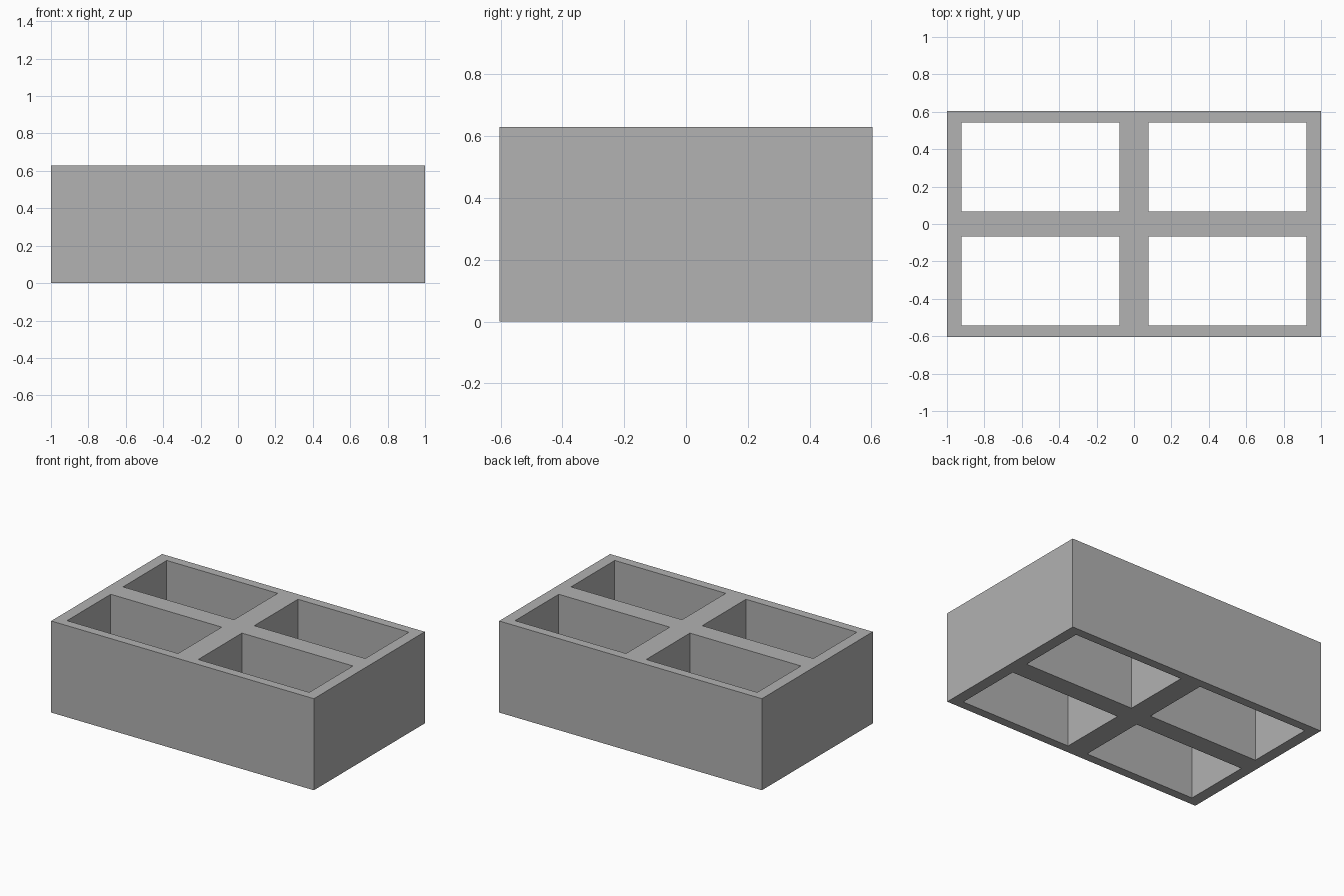
import bpy
import bmesh

cube = bpy.data.objects.get("Cube")
if cube:
    bpy.data.objects.remove(cube, do_unlink=True)

HEIGHT = 0.63


def mirrored(values):
    return [-v for v in reversed(values)] + values


# Wall lines in plan: rib edge, inner wall face, outer wall face
xs = mirrored([0.077, 0.922, 1.0])
ys = mirrored([0.067, 0.542, 0.603])
OPEN = (1, 3)  # cell columns and rows that are left open

# Flat concrete grey
grey = bpy.data.materials.new("concrete_grey")
grey.use_nodes = True
colour = (0.445, 0.445, 0.445, 1.0)
grey.diffuse_color = colour
grey.node_tree.nodes["Principled BSDF"].inputs["Base Color"].default_value = colour

# Plan of walls and cross ribs, with four open cells
bm = bmesh.new()
verts = [[bm.verts.new((x, y, 0)) for y in ys] for x in xs]
for i in range(len(xs) - 1):
    for j in range(len(ys) - 1):
        if not (i in OPEN and j in OPEN):
            bm.faces.new((verts[i][j], verts[i + 1][j],
                          verts[i + 1][j + 1], verts[i][j + 1]))

# Raise the plan into a solid block
raised = bmesh.ops.extrude_face_region(bm, geom=bm.faces[:], use_keep_orig=True)
top = [g for g in raised["geom"] if isinstance(g, bmesh.types.BMVert)]
bmesh.ops.translate(bm, verts=top, vec=(0, 0, HEIGHT))
bmesh.ops.recalc_face_normals(bm, faces=bm.faces[:])

mesh = bpy.data.meshes.new("hollow_block")
bm.to_mesh(mesh)
bm.free()
mesh.materials.append(grey)
block = bpy.data.objects.new("hollow_block", mesh)
bpy.context.collection.objects.link(block)
